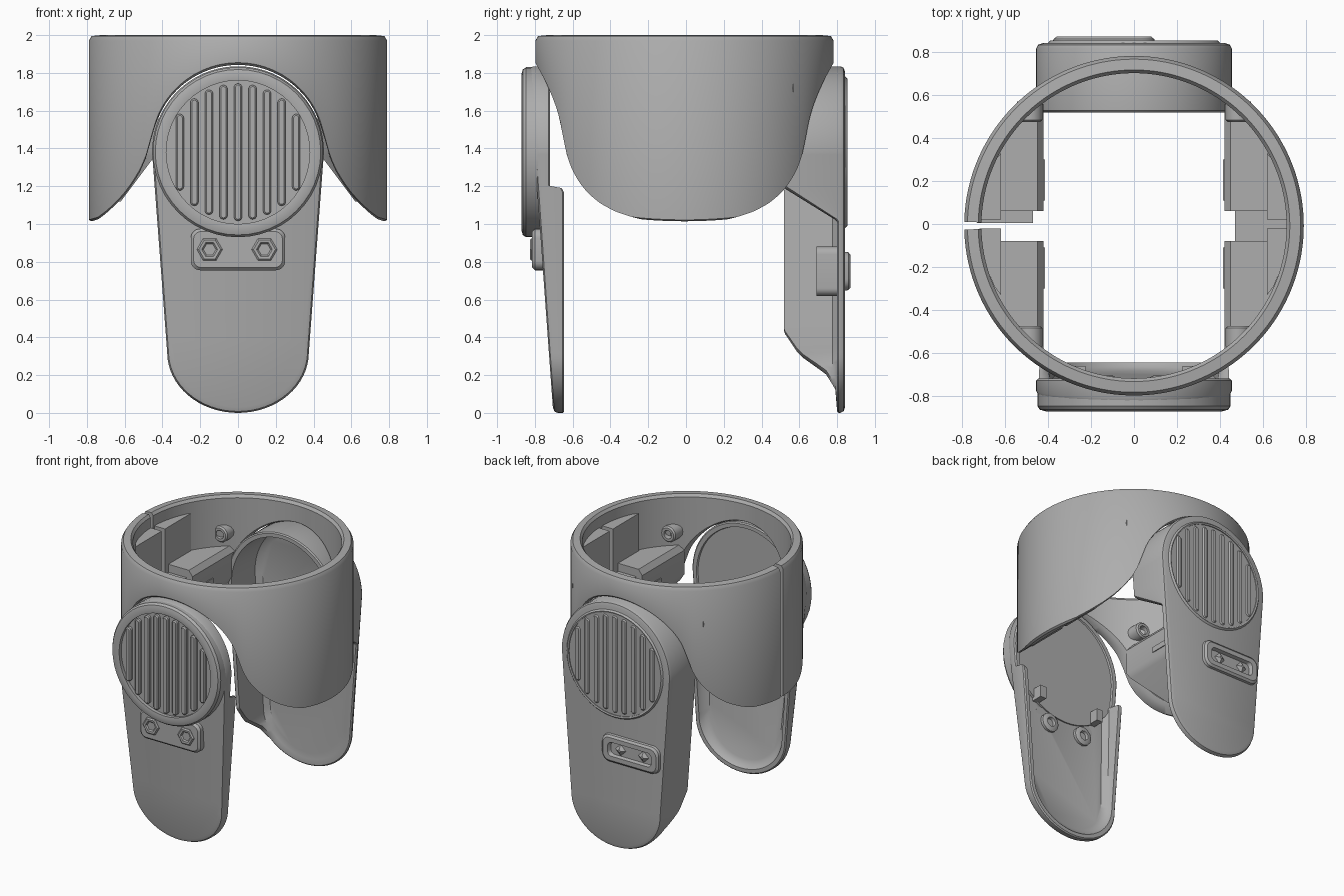
import bpy, bmesh
from math import sin, cos, pi, sqrt

if "Cube" in bpy.data.objects:
    bpy.data.objects.remove(bpy.data.objects["Cube"])

grey = bpy.data.materials.new("plain_grey")
grey.use_nodes = True
grey.diffuse_color = (0.42, 0.42, 0.42, 1)
grey.node_tree.nodes["Principled BSDF"].inputs["Base Color"].default_value = (0.42, 0.42, 0.42, 1)


def loft(name, loops, angle=35):
    """Skin a series of equal-length closed loops and cap both ends."""
    bm = bmesh.new()
    rows = [[bm.verts.new(p) for p in loop] for loop in loops]
    n = len(rows[0])
    for a, b in zip(rows, rows[1:]):
        for i in range(n):
            j = (i + 1) % n
            bm.faces.new((a[i], a[j], b[j], b[i]))
    bm.faces.new(rows[0])
    bm.faces.new(rows[-1])
    bmesh.ops.recalc_face_normals(bm, faces=bm.faces)
    mesh = bpy.data.meshes.new(name)
    bm.to_mesh(mesh)
    bm.free()
    obj = bpy.data.objects.new(name, mesh)
    bpy.context.collection.objects.link(obj)
    mesh.materials.append(grey)
    bpy.ops.object.select_all(action='DESELECT')
    obj.select_set(True)
    bpy.context.view_layer.objects.active = obj
    bpy.ops.object.shade_smooth_by_angle(angle=angle * pi / 180)


def interp(table, t):
    for (a, fa), (b, fb) in zip(table, table[1:]):
        if t <= b:
            return fa + (fb - fa) * max(0, t - a) / (b - a)
    return table[-1][1]


def circle(r, y, cx=0, cz=1.38, n=48):
    return [(cx + r * cos(2 * pi * i / n), y, cz + r * sin(2 * pi * i / n)) for i in range(n)]


def pill(hw, hh, r, y, cx, cz, k=6):
    """Rounded rectangle facing along y."""
    pts = []
    for q, (sx, sz) in enumerate(((1, 1), (-1, 1), (-1, -1), (1, -1))):
        for i in range(k + 1):
            a = (q + i / k) * pi / 2
            pts.append((cx + sx * (hw - r) + r * cos(a), y, cz + sz * (hh - r) + r * sin(a)))
    return pts


def box(name, x0, x1, y0, y1, z0, z1):
    loft(name, [[(x0, y0, z), (x1, y0, z), (x1, y1, z), (x0, y1, z)] for z in (z0, z1)])


# Collar: open ring with a slit on one side and arches front and back
LOBE = [(.44, 1.52), (.465, 1.43), (.487, 1.35), (.52, 1.275), (.56, 1.21), (.6, 1.155),
        (.65, 1.10), (.7, 1.055), (.74, 1.025), (.79, 1.01)]


def hem(x):
    x = abs(x)
    return 1.38 + sqrt(.462 ** 2 - x * x) if x < .438 else interp(LOBE, x)


sections = []
COLS = 260
for i in range(COLS + 1):
    a = pi + .022 + (2 * pi - .044) * i / COLS

    def at(r, top=None, lift=0):
        x, y = r * cos(a), r * sin(a) - .008
        return (x, y, top if top else hem(x) + lift)
    sections.append([at(.79, lift=.012), at(.79, 1.97), at(.775, 1.995), at(.725, 2.0),
                     at(.71, 1.98), at(.71, lift=.012), at(.73), at(.775)])
loft("collar", sections)

# Flat liners, slotted rails and screw bosses inside each lobe of the collar
for sx, side in ((1, "left"), (-1, "right")):
    for sy, end in ((1, "back"), (-1, "front")):
        wedge = [(.62, .02), (.62, .33), (.65, .29), (.70, .17), (.72, .02)]
        loft(f"{side}_{end}_liner",
             [[(sx * x, sy * y, z) for x, y in wedge] for z in (1.12, 1.9)])
        plan = [(.42, .07), (.42, .57), (.47, .54), (.56, .45), (.64, .33), (.70, .2), (.73, .07)]
        loft(f"{side}_{end}_rail",
             [[(sx * max(x, edge), sy * min(y, reach) - .01, z) for x, y in plan]
              for z, edge, reach in ((1.12, .62, .33), (1.36, .44, .55), (1.40, .42, .57),
                                     (1.58, .42, .57), (1.62, .45, .56))])
        box(f"{side}_{end}_rail_slot", sx * .414, sx * .43, sy * .11, sy * .3, 1.44, 1.48)
        loft(f"{side}_{end}_screw_boss",
             [circle(r, sy * y, sx * .485, 1.72, 16) for r, y in
              ((.06, .57), (.06, .485), (.05, .475), (.032, .475), (.03, .52))])
box("left_rail_link", .47, .73, -.085, .065, 1.40, 1.56)
box("right_rail_link", -.73, -.47, .005, .065, 1.40, 1.56)


# Outline shared by both flaps: round top, tapering sides, round foot
def flap_outline():
    half = [(.455 * sin(t * pi / 40), 1.38 + .455 * cos(t * pi / 40)) for t in range(1, 21)]
    half += [(.455 - .08 * t / 90, 1.38 - 1.06 * t / 90) for t in range(1, 91)]
    half += [(.375 * cos(t * pi / 32), .32 - .32 * sin(t * pi / 32)) for t in range(1, 16)]
    return [(0, 1.835)] + half + [(0, 0)] + [(-x, z) for x, z in reversed(half)]


def flap(name, rim_y, floor_y, face_y, sign):
    """Hollow tray: inner floor, inner wall, rim, outer wall, softened face edge."""
    out = flap_outline()

    def ring(d, y):
        pts = []
        for x, z in out:
            px, pz = x * (1 - d / .43), .92 + (z - .92) * (1 - d / .92)
            pts.append((px, y(x, z), pz))
        return pts
    loft(name, [ring(.09, floor_y),
                ring(.05, lambda x, z: floor_y(x, z)
                     - sign * min(.03, abs(floor_y(x, z) - rim_y(x, z)) / 2)),
                ring(.035, rim_y), ring(.008, rim_y),
                ring(0, lambda x, z: rim_y(x, z) + sign * .008),
                ring(0, lambda x, z: face_y(x, z) - sign * .025),
                ring(.008, lambda x, z: face_y(x, z) - sign * .008), ring(.03, face_y)])


# The back flap's side wall is deep on one side and cut away low on the other
FRONT_RIM = [(0, -.645), (1.17, -.645), (1.195, -.66), (1.2, -.72), (2, -.72)]
DEEP_RIM = [(0, .80), (.12, .79), (.2, .74), (.3, .60), (.42, .52), (2, .52)]
CUT_RIM = [(0, .80), (1.02, .80), (1.2, .52), (2, .52)]
flap("front_flap", lambda x, z: interp(FRONT_RIM, z), lambda x, z: -.685 - .06 * z,
     lambda x, z: -.705 - .07 * z, -1)
flap("back_flap", lambda x, z: interp(CUT_RIM if x > 0 else DEEP_RIM, z),
     lambda x, z: .805, lambda x, z: .842, 1)


# Round grilles: rimmed dish with upright slats
def grille(name, r_out, r_in, y_base, y_rim, y_dish, sign):
    loft(name + "_rim", [circle(r_out, y_base), circle(r_out, y_rim - sign * .025),
                         circle(r_out - .012, y_rim - sign * .008),
                         circle(max(r_in + .01, r_out - .04), y_rim),
                         circle(r_in, y_rim - sign * .004), circle(r_in, y_dish)])
    for i in range(-4, 5):
        x = i * .077
        h = sqrt((r_in - .005) ** 2 - x * x) - .012
        y_top = y_rim - sign * .003
        loft(f"{name}_slat", [pill(.021, h, .02, y_dish - sign * .003, x, 1.38),
                              pill(.021, h, .02, y_top - sign * .008, x, 1.38),
                              pill(.013, h - .008, .012, y_top, x, 1.38)])


grille("front_grille", .45, .38, -.73, -.872, -.842, -1)
grille("back_grille", .41, .38, .83, .854, .843, 1)

# Front bolt plate with two hexagonal fasteners, and fittings inside the flap
loft("front_bolt_plate", [pill(.25, .11, .05, y, 0, .865) for y in (-.74, -.80)]
     + [pill(.235, .095, .04, -.815, 0, .865)])
for x in (-.15, .14):
    loft("hex_fastener", [circle(r, y, x, .865, 6) for r, y in
                          ((.068, -.80), (.068, -.818), (.058, -.826), (.042, -.824), (.03, -.812))])
    loft("inner_boss", [circle(r, y, x, .87, 12) for r, y in
                        ((.07, -.75), (.07, -.715), (.05, -.705), (.035, -.705), (.03, -.725))])
for x in (-.25, .25):
    box("inner_bracket", x - .025, x + .025, -.76, -.66, 1.0, 1.09)

# Back slot: raised frame with a recessed window and two wedge catches
loft("back_slot_frame", [pill(w, h, r, y, -.14, .75) for w, h, r, y in
                         ((.24, .105, .06, .83), (.235, .10, .06, .86), (.22, .085, .05, .872),
                          (.18, .052, .03, .872), (.17, .045, .03, .846))])
for x in (-.24, -.05):
    loft("slot_catch", [circle(r, y, x, .75, 4) for r, y in ((.045, .845), (.012, .865))])
loft("back_inner_block", [pill(.2, .13, .04, y, -.14, .75) for y in (.69, .82)])
